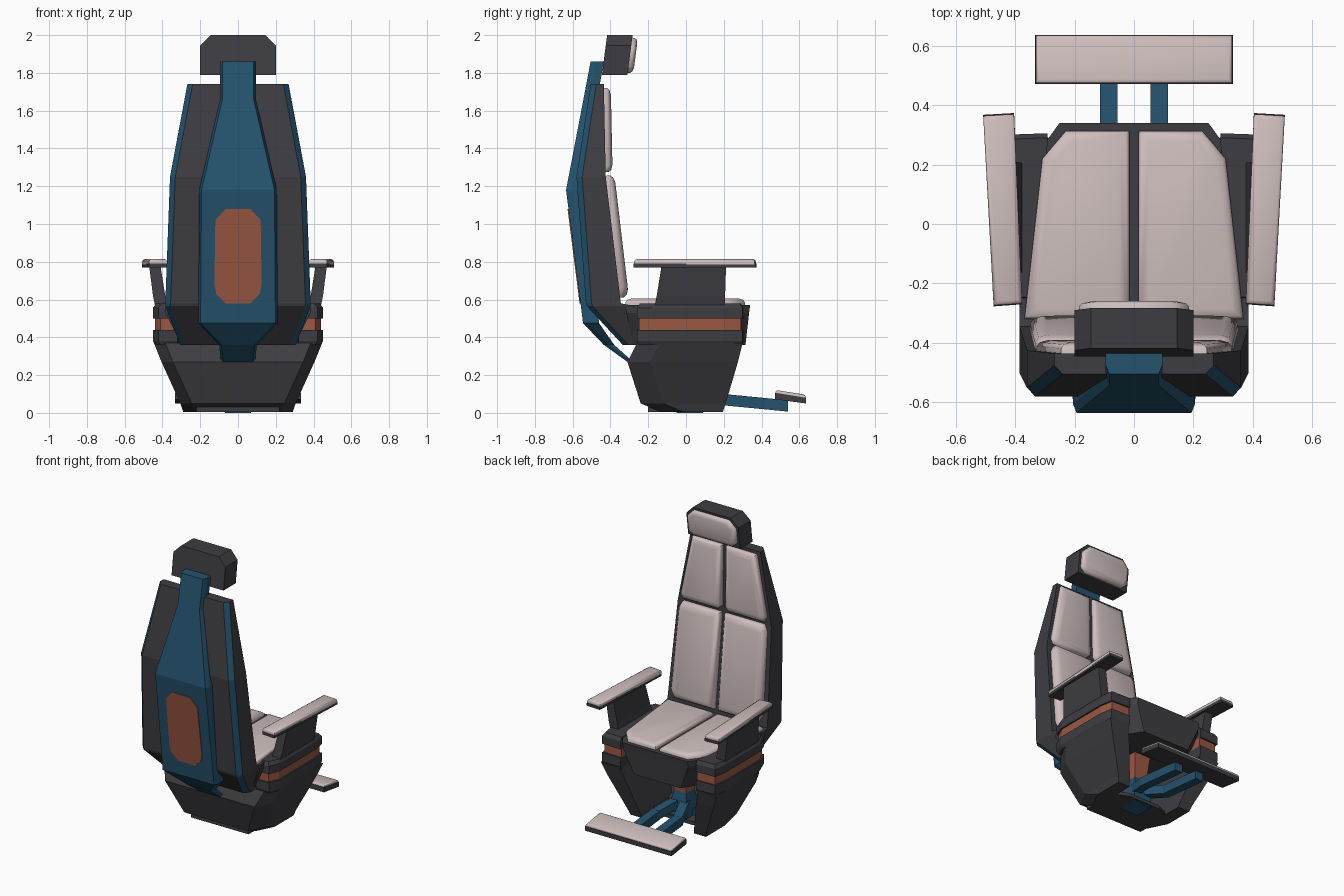
import bpy, bmesh
from mathutils import Vector

if "Cube" in bpy.data.objects:
    bpy.data.objects.remove(bpy.data.objects["Cube"])


def mat(name, rgb):
    m = bpy.data.materials.new(name)
    m.diffuse_color = (*rgb, 1)
    m.use_nodes = True
    m.node_tree.nodes["Principled BSDF"].inputs["Base Color"].default_value = m.diffuse_color
    return m


DARK = mat("charcoal", (0.048, 0.046, 0.053))
CREAM = mat("pale_cushion", (0.62, 0.52, 0.515))
BLUE = mat("deep_blue", (0.018, 0.085, 0.155))
RUST = mat("rust_orange", (0.33, 0.098, 0.055))


def loft(name, rings, mats, rule=None, smooth=False):
    """Skin rings of equal point count and cap both ends."""
    bm = bmesh.new()
    vs = [[bm.verts.new(p) for p in r] for r in rings]
    n = len(rings[0])
    for i in range(len(vs) - 1):
        for j in range(n):
            k = (j + 1) % n
            f = bm.faces.new((vs[i][j], vs[i][k], vs[i + 1][k], vs[i + 1][j]))
            f.material_index = rule(i, j) if rule else 0
    bm.faces.new(vs[0][::-1])
    bm.faces.new(vs[-1])
    bmesh.ops.recalc_face_normals(bm, faces=bm.faces)
    me = bpy.data.meshes.new(name)
    bm.to_mesh(me)
    bm.free()
    for m in mats:
        me.materials.append(m)
    ob = bpy.data.objects.new(name, me)
    bpy.context.collection.objects.link(ob)
    if smooth:
        bpy.ops.object.select_all(action='DESELECT')
        ob.select_set(True)
        bpy.context.view_layer.objects.active = ob
        bpy.ops.object.shade_smooth_by_angle(angle=0.9)
    return ob


def inset(pts, d):
    """Move each corner towards the centre of the outline by about d per side."""
    c = sum(pts, Vector()) / len(pts)
    out = []
    for i, p in enumerate(pts):
        a = (pts[i - 1] - p).normalized()
        b = (pts[(i + 1) % len(pts)] - p).normalized()
        v = a + b
        s = max(0.3, a.cross(b).length)
        out.append(p + v * (d / s) if (c - p).dot(v) > 0 else p + (c - p) * 0.1)
    return out


def cushion(name, pts, lift, edge=0.03):
    """Soft pad: outline raised along lift with a rounded rim."""
    pts, lift = [Vector(p) for p in pts], Vector(lift)
    rings = [[q + lift * h for q in inset(pts, edge * e)]
             for h, e in ((-0.2, 0), (0.45, 0), (0.8, 0.3), (1, 1))]
    return loft(name, rings, [CREAM], smooth=True)


def bar(name, a, b, w, h, m):
    """Square bar between two points, width w and height h."""
    a, b = Vector(a), Vector(b)
    side = (b - a).cross(Vector((0, 0, 1))).normalized() * w / 2
    up = Vector((0, 0, h / 2))
    return loft(name, [[p + side + up, p - side + up, p - side - up, p + side - up]
                       for p in (a, b)], [m])


def mirrored(half):
    return half + [(-x, y, z) for x, y, z in half[::-1]]


# Backrest shell with blue chamfered rear edges: z, half width, front y, back y
shell = [(0.36, 0.305, -0.26, -0.335), (0.565, 0.385, -0.27, -0.525),
         (0.58, 0.385, -0.345, -0.53), (1.25, 0.36, -0.425, -0.58), (1.74, 0.268, -0.435, -0.505)]
loft("backrest_shell",
     [mirrored([(w, f, z), (w, b + 0.03, z), (w - 0.028, b, z)]) for z, w, f, b in shell],
     [DARK, BLUE], lambda i, j: 1 if j in (1, 3) else 0)

# Blue spine on the rear, reaching from base to headrest
spine = [(0.27, 0.09, -0.28, -0.31), (0.36, 0.1, -0.38, -0.435), (0.475, 0.21, -0.46, -0.545),
         (1.18, 0.205, -0.54, -0.635), (1.66, 0.095, -0.47, -0.543), (1.86, 0.095, -0.435, -0.505)]
loft("spine", [mirrored([(w, f, z), (w, b + 0.03, z), (w - 0.012, b, z)])
               for z, w, f, b in spine], [BLUE])

# Rust panel lying on the spine
octagon = mirrored([(0.065, 0, 0.58), (0.115, 0, 0.63), (0.125, 0, 0.68), (0.12, 0, 1.02), (0.065, 0, 1.08)])
loft("rear_panel", [[(x, -0.545 - (z - 0.475) * 0.1277 - d, z) for x, y, z in octagon]
                    for d in (-0.004, 0.005)], [RUST])

# Headrest
head = mirrored([(0.2, 0, 1.79), (0.2, 0, 1.945), (0.145, 0, 2.0)])
loft("headrest", [[(x, y + (z - 1.79) * 0.13, z) for x, _, z in head]
                  for y in (-0.445, -0.31)], [DARK])
pad = mirrored([(0.15, 0, 1.80), (0.185, 0, 1.83), (0.185, 0, 1.935), (0.135, 0, 1.985)])
cushion("headrest_cushion", [(x, -0.31 + (z - 1.79) * 0.13, z) for x, _, z in pad], (0, 0.03, 0), 0.028)

# Seat box
seat = [(0.25, 0.34), (0.33, 0.23), (0.385, -0.31)]
loft("seat_box", [mirrored([(0.18, 0.315, 0.36), (0.24, 0.22, 0.36), (0.3, -0.28, 0.36)]),
                  mirrored([(x, y - 0.006, 0.53) for x, y in seat]),
                  mirrored([(x, y, 0.572) for x, y in seat])], [DARK])

# U-shaped pedestal open at the front: z, half width, front y, back y, inner x
ped = [(0.005, 0.29, 0.195, -0.13, 0.2), (0.05, 0.305, 0.21, -0.24, 0.21),
       (0.27, 0.405, 0.275, -0.31, 0.27), (0.37, 0.445, 0.3, -0.26, 0.3)]
loft("pedestal", [mirrored([(n, b + 0.1, z), (n, f, z), (w, f, z), (w, b + 0.12, z), (w - 0.06, b, z)])
                  for z, w, f, b, n in ped], [DARK])
loft("pedestal_floor", [mirrored([(0.22, -0.2, z), (0.23, 0.05, z), (0.12, 0.1, z)])
                        for z in (0.006, 0.03)], [DARK])

# Centre post and blue foot
loft("post", [mirrored([(w, 0.02 - w, z), (w, 0.02 + w, z)])
              for z, w in ((0.18, 0.045), (0.38, 0.065))], [RUST])
loft("hub", [mirrored([(w, 0.02 - w, z), (w, 0.02 + w, z)])
             for z, w in ((0.0, 0.07), (0.1, 0.065), (0.2, 0.045))], [BLUE])

# Footrest plate and pad
loft("footrest", [[(x, 0.47, 0.072), (x, 0.635, 0.05), (x, 0.635, 0.08), (x, 0.47, 0.107)]
                  for x in (-0.333, 0.333)], [DARK])
cushion("footrest_pad", [(-0.33, 0.473, 0.105), (0.33, 0.473, 0.105),
                         (0.33, 0.632, 0.08), (-0.33, 0.632, 0.08)], (0, 0.002, 0.016), 0.012)

for s, side in ((1, "right"), (-1, "left")):
    def flip(pts):
        return [(s * x, y, z) for x, y, z in pts]

    # Back and seat cushions
    cushion(side + "_lower_back_cushion",
            flip([(0.015, -0.348, 0.61), (0.32, -0.348, 0.61), (0.35, -0.355, 0.66),
                  (0.333, -0.419, 1.21), (0.31, -0.424, 1.255), (0.015, -0.424, 1.255)]), (0, 0.045, 0.005), 0.04)
    cushion(side + "_upper_back_cushion",
            flip([(0.04, -0.426, 1.275), (0.31, -0.426, 1.275), (0.328, -0.427, 1.31),
                  (0.245, -0.435, 1.72), (0.015, -0.435, 1.72), (0.015, -0.426, 1.3)]), (0, 0.037, 0), 0.04)
    cushion(side + "_seat_cushion",
            flip([(0.015, 0.312, 0.57), (0.23, 0.312, 0.57), (0.308, 0.22, 0.57),
                  (0.368, -0.32, 0.57), (0.015, -0.32, 0.57)]), (0, 0, 0.036), 0.035)

    # Side pod with recessed rust stripe: z, outward growth
    pod = [(0.36, -0.01), (0.38, 0), (0.44, 0), (0.44, -0.01), (0.5, -0.01), (0.5, 0), (0.555, 0), (0.578, -0.015)]
    loft(side + "_pod",
         [flip([(0.29, 0.305 + g, z), (0.435 + g, 0.3 + g, z), (0.45 + g, 0.2, z), (0.45 + g, -0.18, z),
                (0.42 + g, -0.26 - g, z), (0.32, -0.26 - g, z)]) for z, g in pod],
         [DARK, RUST], lambda i, j: 1 if i == 3 else 0)

    # Armrest: post, plate and pad
    loft(side + "_arm_post",
         [flip([(x0, -0.165 + t, z), (x1, -0.165 + t, z), (x1, 0.205 + t * 0.2, z), (x0, 0.205 + t * 0.2, z)])
          for z, x0, x1, t in ((0.57, 0.375, 0.44, 0), (0.62, 0.385, 0.45, 0.01), (0.775, 0.41, 0.47, 0.035))],
         [DARK])
    plan = [(0.403, 0.373), (0.507, 0.367), (0.472, -0.277), (0.376, -0.27)]
    loft(side + "_arm_plate", [flip([(x, y, z) for x, y in plan]) for z in (0.77, 0.79)], [DARK])
    cushion(side + "_arm_pad", flip([(x, y * 0.99, 0.79) for x, y in plan]), (0, 0, 0.025), 0.014)

    # Blue footrest arms and stub feet
    bar(side + "_foot_arm", (s * 0.085, 0.2, 0.07), (s * 0.085, 0.54, 0.037), 0.06, 0.06, BLUE)
    bar(side + "_foot_arm_root", (s * 0.03, 0.05, 0.11), (s * 0.085, 0.21, 0.07), 0.06, 0.06, BLUE)
    bar(side + "_stub_foot", (s * 0.03, 0.01, 0.05), (s * 0.16, -0.08, 0.03), 0.06, 0.05, BLUE)
